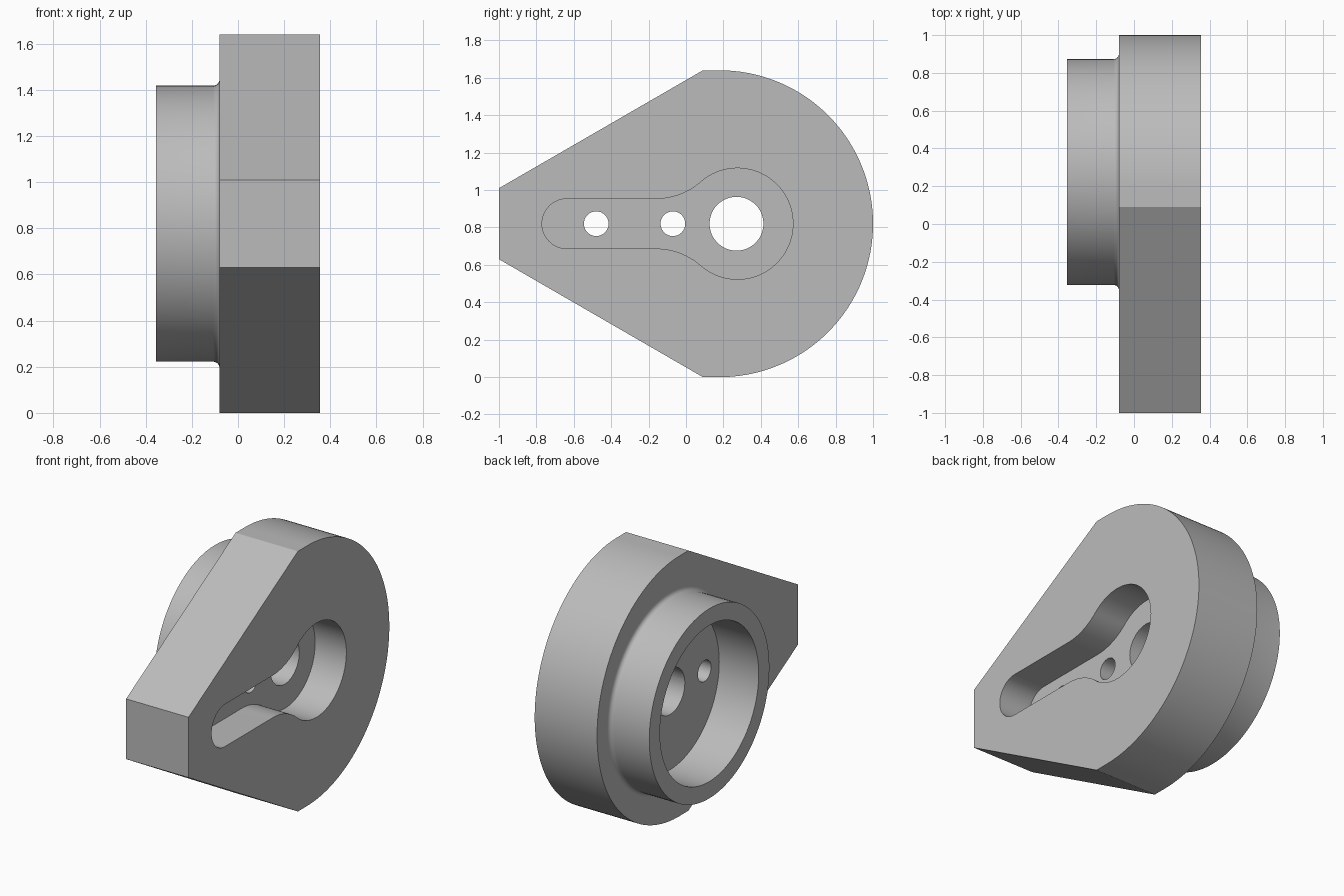
import bpy, bmesh
from math import sin, cos, pi, radians, atan2

cube = bpy.data.objects.get("Cube")
if cube:
    bpy.data.objects.remove(cube, do_unlink=True)

MID = 0.82                               # height of the centre line
BACK, FACE, RIM = 0.355, -0.08, -0.355   # x of pocket face, boss face, boss rim
AXIS = 0.275                             # y of the boss and main bore

grey = bpy.data.materials.new("plain grey")
grey.use_nodes = True
grey.diffuse_color = (0.5, 0.5, 0.5, 1)
grey.node_tree.nodes["Principled BSDF"].inputs["Base Color"].default_value = (0.5, 0.5, 0.5, 1)


def arc(cy, cz, r, a0, a1, n):
    return [(cy + r * cos(a0 + (a1 - a0) * i / n),
             cz + r * sin(a0 + (a1 - a0) * i / n)) for i in range(n + 1)]


def make(name, bm):
    bmesh.ops.recalc_face_normals(bm, faces=bm.faces)
    mesh = bpy.data.meshes.new(name)
    bm.to_mesh(mesh)
    bm.free()
    mesh.materials.append(grey)
    obj = bpy.data.objects.new(name, mesh)
    bpy.context.collection.objects.link(obj)
    return obj


def prism(name, outline, x0, x1):
    """Extrude a (y, z) outline, z measured from the centre line, along x."""
    bm = bmesh.new()
    face = bm.faces.new([bm.verts.new((x0, y, z + MID)) for y, z in outline])
    new = bmesh.ops.extrude_face_region(bm, geom=[face])["geom"]
    verts = [v for v in new if isinstance(v, bmesh.types.BMVert)]
    bmesh.ops.translate(bm, vec=(x1 - x0, 0, 0), verts=verts)
    return make(name, bm)


def select(obj):
    bpy.ops.object.select_all(action='DESELECT')
    obj.select_set(True)
    bpy.context.view_layer.objects.active = obj


def cut(target, cutter):
    cutter.hide_render = True
    mod = target.modifiers.new("cut", 'BOOLEAN')
    mod.operation, mod.solver, mod.object = 'DIFFERENCE', 'EXACT', cutter
    select(target)
    bpy.ops.object.modifier_apply(modifier=mod.name)
    bpy.data.objects.remove(cutter, do_unlink=True)


# Body: round end tapering to a narrow flat end
outline = arc(0.18, 0, 0.82, -pi / 2, pi / 2, 96)
outline += [(0.09, 0.82), (-1, 0.19), (-1, -0.19), (0.09, -0.82)]
body = prism("body", outline, FACE, BACK)

# Keyhole pocket: slot blended into a round head, half the body deep
slot_r, head_r, blend_y, blend_r = 0.133, 0.297, -0.16, 0.362
blend_z = slot_r + blend_r
touch = atan2(blend_z, blend_y - AXIS)   # direction of the tangent point
upper = arc(AXIS, 0, head_r, 0, touch, 36)
upper += arc(blend_y, blend_z, blend_r, touch - pi, -pi / 2, 14)[1:]
upper += arc(-0.637, 0, slot_r, pi / 2, pi, 16)
lower = [(y, -z) for y, z in reversed(upper[1:-1])]
cut(body, prism("pocket_cutter", upper + lower, (FACE + BACK) / 2, BACK + 0.1))

# Through holes
for y, r in ((-0.48, 0.066), (-0.07, 0.066), (0.27, 0.144)):
    cut(body, prism("hole_cutter", arc(y, 0, r, 0, 2 * pi, 48)[:-1], FACE - 0.1, BACK + 0.1))

# Boss ring: lathed wall with a fillet at its foot
outer, inner, fil = 0.598, 0.492, 0.028
profile = arc(FACE - fil, outer + fil, fil, 0, -pi / 2, 6)
profile += [(RIM, outer), (RIM, inner), (FACE, inner)]
bm = bmesh.new()
verts = [bm.verts.new((x, AXIS, MID + r)) for x, r in profile]
edges = [bm.edges.new(pair) for pair in zip(verts, verts[1:])]
bmesh.ops.spin(bm, geom=verts + edges, cent=(0, AXIS, MID), axis=(1, 0, 0),
               angle=2 * pi, steps=96, use_duplicate=False)
bmesh.ops.remove_doubles(bm, verts=bm.verts, dist=0.0005)
boss = make("boss_ring", bm)

# recalc on an open shell can flip it: the rim must face outward
rim = min(boss.data.polygons, key=lambda p: p.center.x)
if rim.normal.x > 0:
    boss.data.flip_normals()

for obj in (body, boss):
    select(obj)
    bpy.ops.object.shade_smooth_by_angle(angle=radians(20))
